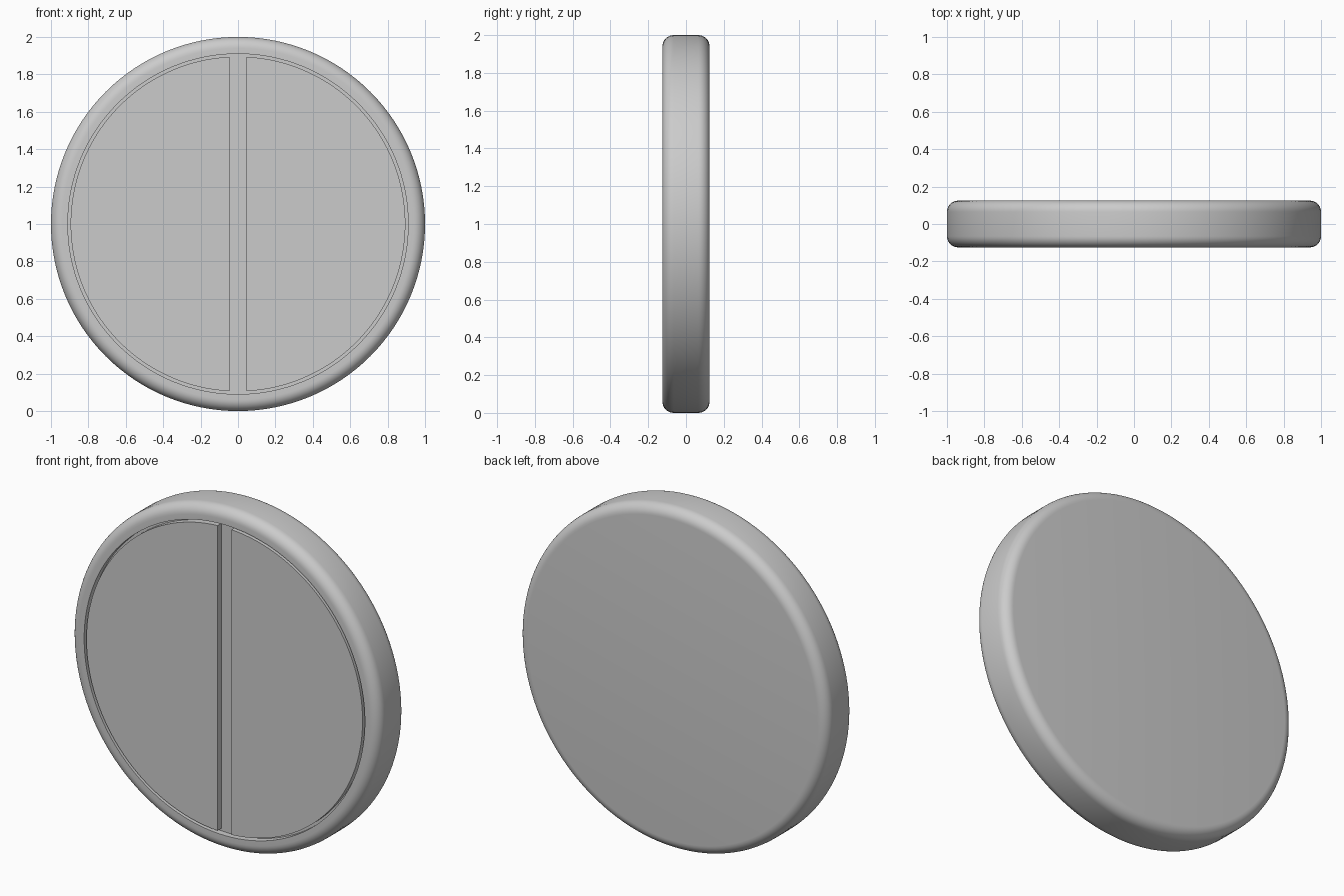
import bpy, bmesh
from math import sin, cos, acos, pi

if "Cube" in bpy.data.objects:
    bpy.data.objects.remove(bpy.data.objects["Cube"])

SEG = 128       # sides around the disc
HALF = 0.125    # half thickness
FILLET = 0.06   # rounding of the rim
FLOOR = -0.088  # depth of the groove floor


def finish(bm, name):
    bmesh.ops.remove_doubles(bm, verts=bm.verts, dist=1e-5)
    bmesh.ops.recalc_face_normals(bm, faces=bm.faces)
    mesh = bpy.data.meshes.new(name)
    bm.to_mesh(mesh)
    bm.free()
    obj = bpy.data.objects.new(name, mesh)
    bpy.context.collection.objects.link(obj)
    obj.location.z = 1
    bpy.ops.object.select_all(action='DESELECT')
    obj.select_set(True)
    bpy.context.view_layer.objects.active = obj
    bpy.ops.object.shade_smooth_by_angle(angle=0.5)
    return obj


# Round body: (radius, y) profile with rounded rim and a shallow front recess
steps = 8
arc = [i / steps * pi / 2 for i in range(steps + 1)]
c, r = HALF - FILLET, 1 - FILLET
profile = [(0, FLOOR), (0.91, FLOOR), (0.91, -HALF)]
profile += [(r + FILLET * sin(a), -c - FILLET * cos(a)) for a in arc]
profile += [(r + FILLET * cos(a), c + FILLET * sin(a)) for a in arc]
profile += [(0, HALF)]

bm = bmesh.new()
verts = [bm.verts.new((x, y, 0)) for x, y in profile]
edges = [bm.edges.new(pair) for pair in zip(verts, verts[1:])]
bmesh.ops.spin(bm, geom=verts + edges, cent=(0, 0, 0), axis=(0, 1, 0),
               angle=2 * pi, steps=SEG)
finish(bm, "disc_body")

# Two half-round front panels standing in the recess, split by a centre slot
R, GAP = 0.895, 0.045
limit = acos(GAP / R)
for side, name in ((-1, "left_panel"), (1, "right_panel")):
    bm = bmesh.new()
    n = SEG // 2
    angles = [-limit + 2 * limit * i / n for i in range(n + 1)]
    face = bm.faces.new([bm.verts.new((side * R * cos(a), -HALF, R * sin(a)))
                         for a in angles])
    new = bmesh.ops.extrude_face_region(bm, geom=[face], use_keep_orig=True)["geom"]
    for v in new:
        if isinstance(v, bmesh.types.BMVert):
            v.co.y = FLOOR + 0.01
    finish(bm, name)
